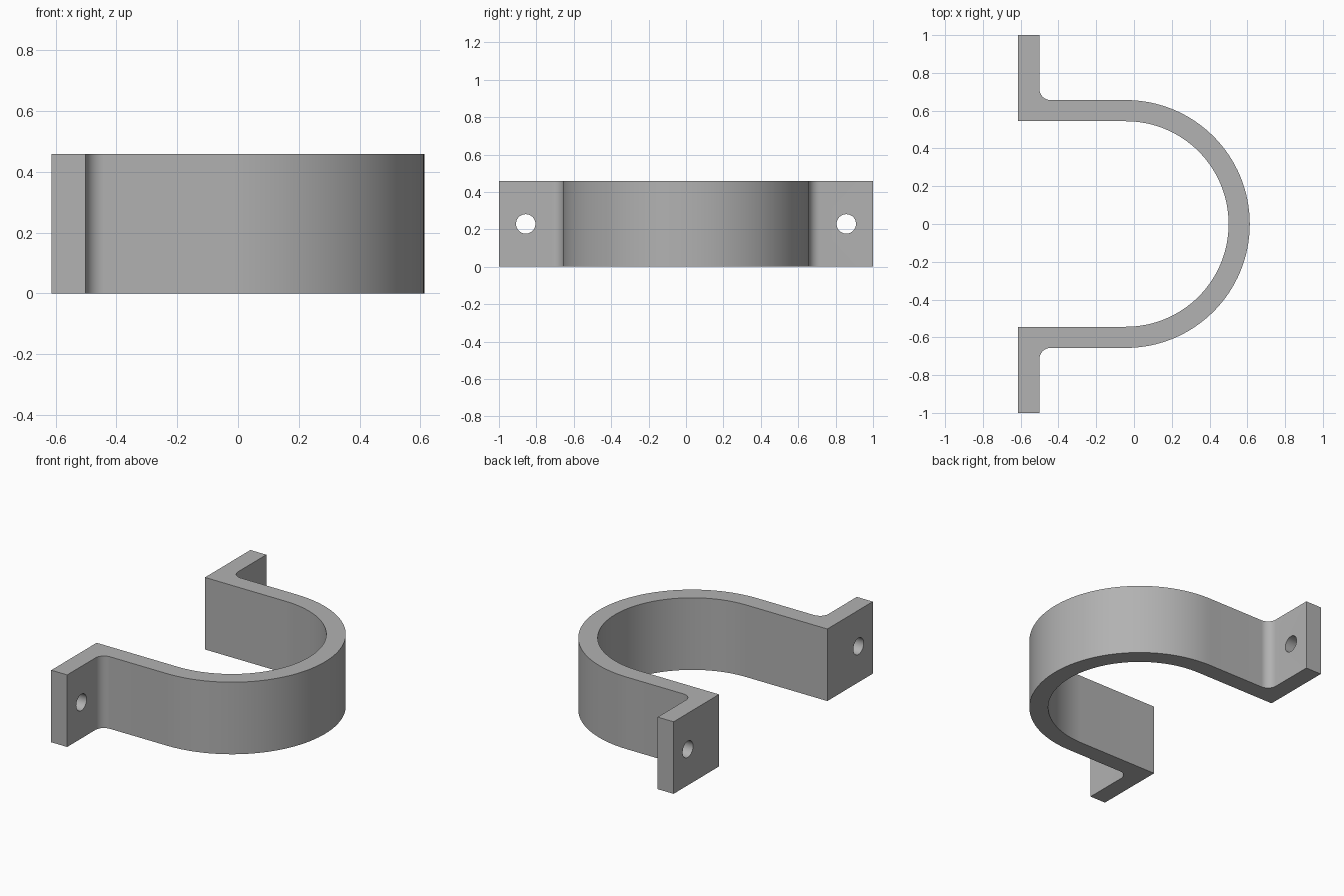
import bpy, bmesh, math

if "Cube" in bpy.data.objects:
    bpy.data.objects.remove(bpy.data.objects["Cube"])

H = 0.458            # strap width (height)
T = 0.112            # strap thickness
X0 = -0.613          # mounting face
CX, R = -0.043, 0.656  # bend centre and outer radius
F = 0.06             # fillet radius
HOLE_Y, HOLE_R = 0.857, 0.052

steel = bpy.data.materials.new("steel_grey")
steel.diffuse_color = (0.445, 0.445, 0.445, 1)
steel.use_nodes = True
steel.node_tree.nodes["Principled BSDF"].inputs["Base Color"].default_value = steel.diffuse_color


def arc(cx, cy, r, a0, a1, n):
    return [(cx + r * math.cos(math.radians(a0 + (a1 - a0) * i / n)),
             cy + r * math.sin(math.radians(a0 + (a1 - a0) * i / n))) for i in range(n + 1)]


# Clamp outline: flange, fillet, outer bend, then back along the inside
xf = X0 + T
fillet = arc(xf + F, R + F, F, 180, 270, 12)
outline = [(X0, 1), (xf, 1)] + fillet + arc(CX, 0, R, 90, -90, 64)
outline += [(x, -y) for x, y in reversed(fillet)] + [(xf, -1), (X0, -1)]
outline += [(X0, -(R - T))] + arc(CX, 0, R - T, -90, 90, 64) + [(X0, R - T)]

bm = bmesh.new()
face = bm.faces.new([bm.verts.new((x, y, 0)) for x, y in outline])
ext = bmesh.ops.extrude_face_region(bm, geom=[face])
bmesh.ops.translate(bm, vec=(0, 0, H),
                    verts=[g for g in ext["geom"] if isinstance(g, bmesh.types.BMVert)])
bmesh.ops.recalc_face_normals(bm, faces=bm.faces)
mesh = bpy.data.meshes.new("pipe_clamp")
bm.to_mesh(mesh)
bm.free()
mesh.materials.append(steel)
clamp = bpy.data.objects.new("pipe_clamp", mesh)
bpy.context.collection.objects.link(clamp)
bpy.context.view_layer.objects.active = clamp

# Bolt holes through both flanges
for side in (-1, 1):
    bpy.ops.mesh.primitive_cylinder_add(vertices=40, radius=HOLE_R, depth=0.4,
                                        location=(X0 + T / 2, side * HOLE_Y, H / 2),
                                        rotation=(0, math.pi / 2, 0))
    cutter = bpy.context.object
    cutter.name = "bolt_hole_cutter"
    cutter.hide_render = True
    cutter.data.materials.append(steel)
    bpy.context.view_layer.objects.active = clamp
    mod = clamp.modifiers.new("bolt_hole", 'BOOLEAN')
    mod.operation, mod.solver, mod.object = 'DIFFERENCE', 'EXACT', cutter
    bpy.ops.object.modifier_apply(modifier=mod.name)
    bpy.data.objects.remove(cutter)

# Smooth bends, crisp edges
bpy.ops.object.select_all(action='DESELECT')
clamp.select_set(True)
bpy.context.view_layer.objects.active = clamp
bpy.ops.object.shade_smooth_by_angle(angle=math.radians(30))
